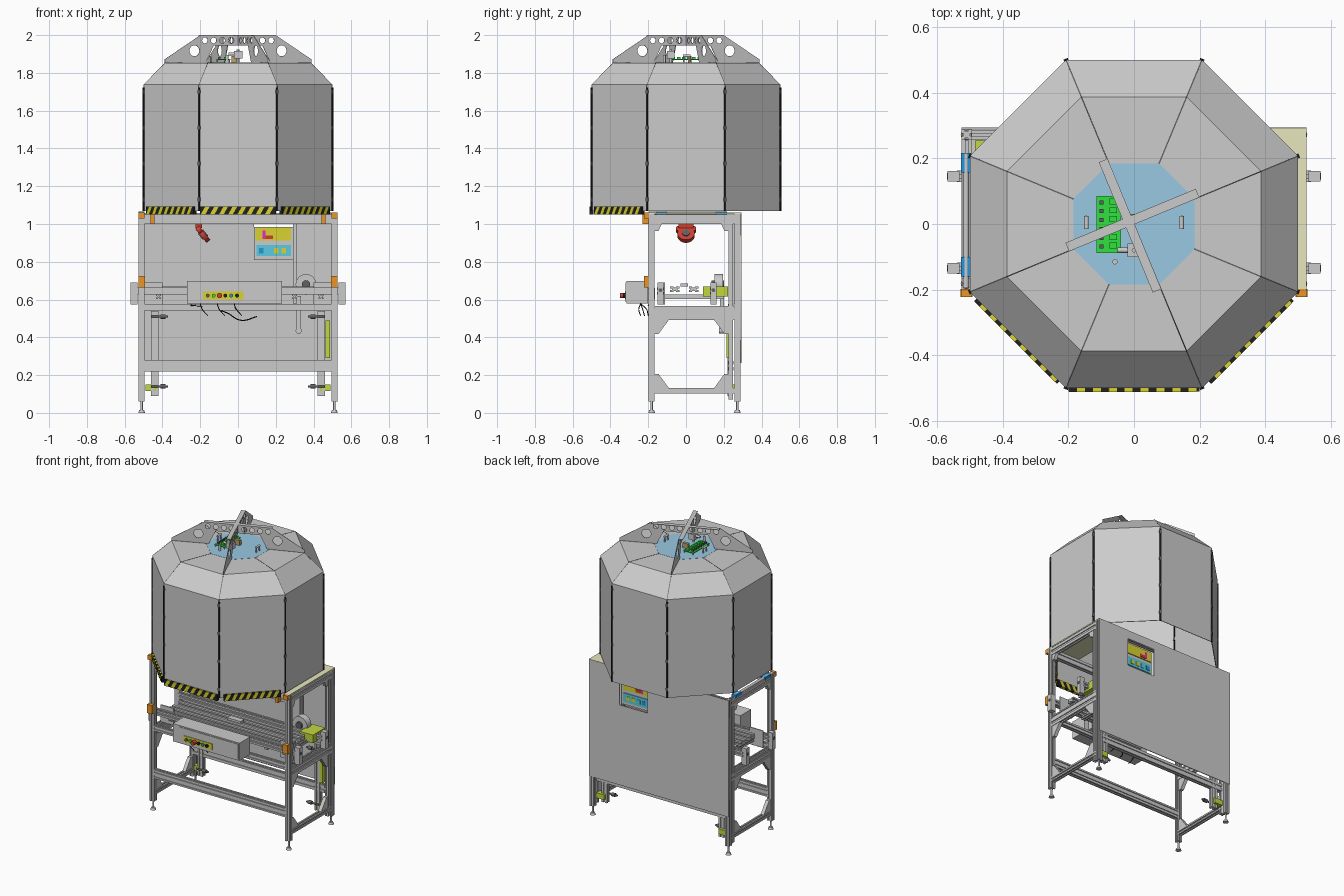
import bpy, bmesh, math
from mathutils import Matrix, Vector

if "Cube" in bpy.data.objects:
    bpy.data.objects.remove(bpy.data.objects["Cube"])

COL = dict(black=(0.015, 0.015, 0.015), dark=(0.12, 0.12, 0.12), yellow=(0.7, 0.65, 0.03), lime=(0.55, 0.68, 0.05),
           blue=(0.02, 0.3, 0.7), sky=(0.32, 0.58, 0.76), cream=(0.8, 0.8, 0.52), orange=(0.85, 0.3, 0.02),
           green=(0.03, 0.75, 0.05), red=(0.6, 0.05, 0.03), cyan=(0.1, 0.6, 0.75), magenta=(0.8, 0.02, 0.6),
           tan=(0.5, 0.35, 0.15))
MATS = {}
ROUND = []
I4 = Matrix.Identity(4)
RZ = lambda d: Matrix.Rotation(math.radians(d), 4, 'Z')


def paint(ob, col):
    if col:
        if col not in MATS:
            MATS[col] = bpy.data.materials.new(col)
            MATS[col].diffuse_color = (*COL[col], 1)
        ob.data.materials.append(MATS[col])
    return ob


def add(name, data, col=None, M=I4):
    ob = bpy.data.objects.new(name, data)
    bpy.context.collection.objects.link(ob)
    ob.matrix_world = M
    return paint(ob, col)


def slab(name, pts, y0, y1, col=None, M=I4):
    """Polygon in the xz plane, extruded from y0 to y1."""
    bm = bmesh.new()
    f = bm.faces.new([bm.verts.new((x, y0, z)) for x, z in pts])
    r = bmesh.ops.extrude_face_region(bm, geom=[f])
    bmesh.ops.translate(bm, vec=(0, y1 - y0, 0), verts=[v for v in r['geom'] if isinstance(v, bmesh.types.BMVert)])
    bmesh.ops.recalc_face_normals(bm, faces=bm.faces)
    me = bpy.data.meshes.new(name)
    bm.to_mesh(me)
    bm.free()
    return add(name, me, col, M)


def box(name, x0, x1, y0, y1, z0, z1, col=None, M=I4):
    return slab(name, [(x0, z0), (x1, z0), (x1, z1), (x0, z1)], y0, y1, col, M)


def along(a, b):
    d = Vector(b) - Vector(a)
    return d.length, Matrix.Translation(a) @ d.to_track_quat('Z', 'Y').to_matrix().to_4x4()


def rail(name, a, b, w=0.03, h=None, col=None):
    """Slotted aluminium profile from a to b; w is its width, h its height."""
    L, M = along(a, b)
    h = h or w
    sec = []
    for k in range(4):
        c, s = round(math.cos(k * math.pi / 2)), round(math.sin(k * math.pi / 2))
        for x, y in ((-.5, -.5), (-.14, -.5), (-.14, -.3), (.14, -.3), (.14, -.5)):
            sec.append(((x * c - y * s) * w, (x * s + y * c) * h))
    return slab(name, sec, 0, -L, col, M @ Matrix.Rotation(-math.pi / 2, 4, 'X'))


def cyl(name, a, b, r, col=None, r2=None, n=24):
    L, M = along(a, b)
    bm = bmesh.new()
    bmesh.ops.create_cone(bm, cap_ends=True, segments=n, radius1=r, radius2=r if r2 is None else r2, depth=L,
                          matrix=Matrix.Translation((0, 0, L / 2)))
    me = bpy.data.meshes.new(name)
    bm.to_mesh(me)
    bm.free()
    ob = add(name, me, col, M)
    ROUND.append(ob)
    return ob


def sheet(name, loops, t, M):
    """Flat plate with holes: first loop is the outline."""
    cu = bpy.data.curves.new(name, 'CURVE')
    cu.dimensions, cu.fill_mode, cu.extrude = '2D', 'BOTH', t / 2
    for lp in loops:
        sp = cu.splines.new('POLY')
        sp.points.add(len(lp) - 1)
        for p, (x, y) in zip(sp.points, lp):
            p.co = (x, y, 0, 1)
        sp.use_cyclic_u = True
    return add(name, cu, None, M @ Matrix.Rotation(math.pi / 2, 4, 'X'))


def panel(name, quad, M, col=None, t=0.004):
    me = bpy.data.meshes.new(name)
    me.from_pydata(quad, [], [range(len(quad))])
    ob = add(name, me, col, M)
    md = ob.modifiers.new('thickness', 'SOLIDIFY')
    md.thickness, md.offset = t, -1
    return ob


def cable(name, pts, r=0.003, col='black'):
    cu = bpy.data.curves.new(name, 'CURVE')
    cu.dimensions, cu.bevel_depth, cu.bevel_resolution = '3D', r, 2
    sp = cu.splines.new('BEZIER')
    sp.bezier_points.add(len(pts) - 1)
    for p, c in zip(sp.bezier_points, pts):
        p.co, p.handle_left_type, p.handle_right_type = c, 'AUTO', 'AUTO'
    add(name, cu, col)


T = math.tan(math.pi / 8)
HB, HT, RT = 1.07, 1.738, 1.853           # hood bottom, shoulder, roof heights

# Octagonal hood: each side built at the front and turned by 45 degrees
for k in range(8):
    M = RZ(45 * k)
    ring = lambda r, z, s: (s * (r * T - 0.002), -r, z)
    for nm, (r0, z0), (r1, z1) in (("hood_wall", (.5, HB), (.5, HT)), ("hood_shoulder", (.5, HT), (.387, RT)),
                                   ("hood_roof", (.387, RT), (.185, RT + .002))):
        panel(nm, [ring(r0, z0, -1), ring(r0, z0, 1), ring(r1, z1, 1), ring(r1, z1, -1)], M)
    C = RZ(45 * k + 22.5)
    box("hood_corner_seam", -.005, .005, -.544, -.534, HB, 1.722, 'black', C)
    for i in range(4):
        box("hood_corner_hinge", -.007, .007, -.545, -.532, 1.12 + i * .19, 1.14 + i * .19, 'dark', C)
    slab("shoulder_seam", [(-.54, HT - .004), (-.54, HT), (-.418, RT + .001), (-.2, RT + .003), (-.2, RT - .002), (-.418, RT - .005)],
         -.002, .002, 'dark', C @ RZ(90))

# Blue roof plate
slab("roof_plate", [(.2 * math.cos(math.radians(22.5 + 45 * k)), .2 * math.sin(math.radians(22.5 + 45 * k))) for k in range(8)],
     RT - .004, RT + .003, 'sky', Matrix.Rotation(math.pi / 2, 4, 'X') @ Matrix.Rotation(0, 4, 'X')).matrix_world = (
    Matrix.Rotation(math.pi / 2, 4, 'X'))

# Hazard bumpers on the three front sides
for k in (-1, 0, 1):
    M = RZ(45 * k)
    w = .2 if k == 0 else .178
    box("hazard_bumper", -w, w, -.51, -.49, 1.05, 1.092, 'black', M)
    p = 2 * w / 8.25
    for i in range(8):
        x = -w + .002 + i * p
        slab("hazard_stripe", [(x, 1.0495), (x + p / 2, 1.0495), (x + p, 1.0925), (x + p / 2, 1.0925)], -.5115, -.4885, 'yellow', M)

# Two crossed lifting arms with lightening holes
ringpts = lambda x, z, r: [(x + r * math.cos(t * math.pi / 10), z + r * math.sin(t * math.pi / 10)) for t in range(20)]
outline = [(-.42, RT), (-.185, RT), (-.14, 1.945), (.14, 1.945), (.185, RT), (.42, RT), (.42, 1.872), (.215, 2), (-.215, 2), (-.42, 1.872)]
holes = [ringpts(s * .25, 1.917, .029) for s in (-1, 1)]
holes += [ringpts(s * x, 1.972, .016) for s in (-1, 1) for x in (.04, .09, .14, .19)]
for ang in (22.5, 112.5):
    sheet("lifting_arm", [outline] + holes, .003, RZ(ang))
    box("lifting_arm_flange", -.215, .215, -.0015, .027, 1.997, 2, None, RZ(ang))

# Electronics on the roof
box("circuit_board", -.115, -.04, -.088, .086, 1.868, 1.873, 'green')
for i in range(6):
    y = -.075 + i * .027
    box("board_component", -.105, -.093, y, y + .012, 1.873, 1.885, 'dark')
    box("board_connector", -.075, -.052, y, y + .018, 1.873, 1.883, 'green')
for x in (-.11, -.045):
    for y in (-.083, .08):
        cyl("board_standoff", (x, y, RT), (x, y, 1.868), .003)
for s in (-1, 1):
    for y in (-.012, .022):
        cyl("roof_handle_leg", (s * .145, y, RT), (s * .145, y, 1.89), .004)
    cyl("roof_handle_grip", (s * .145, -.015, 1.89), (s * .145, .025, 1.89), .007)
box("roof_motor", -.02, .025, -.1, -.06, 1.875, 1.915)
cyl("roof_motor_shaft", (-.05, -.08, 1.9), (-.02, -.08, 1.9), .008)
cyl("roof_post", (0, -.08, RT), (0, -.08, 1.925), .007)
box("roof_bracket", -.035, .005, .01, .03, RT, 1.89, 'tan')
cyl("roof_sensor", (-.058, -.115, RT), (-.058, -.115, 1.895), .008)

# Frame: posts, feet, side rails and gussets, mirrored left and right
YF, YB = -.182, .272
for s in (-1, 1):
    X = s * .51
    for y in (YF, YB):
        rail("frame_post", (X, y, .06), (X, y, 1.055), .032)
        cyl("foot_pad", (X, y, 0), (X, y, .014), .018, r2=.013)
        cyl("foot_stem", (X, y, .014), (X, y, .065), .006)
    rail("inner_post", (s * .44, .235, .09), (s * .44, .235, .54), .04, .03)
    rail("rear_support_post", (X, .237, .07), (X, .237, 1.0), .026)
    for z, h in ((1.025, .05), (.517, .05), (.117, .03)):
        rail("side_rail", (X, YF + .016, z), (X, YB - .016, z), .03, h)
    rail("side_rail_upper", (X, YF + .016, .555), (X, YB - .016, .555), .024)
    G = Matrix.Translation((X, 0, 0)) @ RZ(90)
    for y, d in ((YF + .016, 1), (.224, -1)):
        for z, u in ((.132, 1), (.492, -1), (1.0, -.5)):
            slab("corner_gusset", [(y, z), (y + d * .075 * abs(u), z), (y + d * .02, z + u * .075), (y, z + u * .075)], -.012, .012, None, G)
    # Clamps, yellow-green brackets and orange sensors
    for z in (.14, .51):
        cyl("clamp_rod", (s * .46, .21, z), (s * .37, .21, z), .006, 'dark')
        cyl("clamp_knob", (s * .41, .21, z), (s * .385, .21, z), .012, 'dark')
    box("lime_foot_bracket", min(s * .43, s * .49), max(s * .43, s * .49), .225, .265, .115, .15, 'lime')
    box("post_sensor", X - .018, X + .018, -.222, -.198, .665, .725, 'orange')
    box("top_sensor", X - .016, X + .016, -.222, -.198, 1.03, 1.06, 'orange')
    box("bumper_sensor", s * .452 - .011, s * .452 + .011, -.23, -.198, 1.0, 1.05, 'orange')
    # Conveyor end brackets
    for y in (-.135, .145):
        box("conveyor_end_block", s * .55 - .018, s * .55 + .018, y - .016, y + .016, .575, .69)
        cyl("end_block_screw", (s * .567, y, .65), (s * .57, y, .65), .01, 'dark')
    box("conveyor_side_plate", s * .45 - .05, s * .45 + .05, -.12, -.112, .575, .69)
box("lime_drive_cover", .462, .486, .215, .245, .29, .49, 'lime')
box("lime_conveyor_drive", .4, .5, .09, .222, .615, .67, 'lime')

# Cross rails
for nm, y, z, h in (("top_rail", YF, 1.025, .05), ("top_rail", YB, 1.025, .05), ("mid_rail", YF, .56, .034),
                    ("mid_rail", .237, .56, .034), ("low_rail", YF, .264, .03), ("low_rail", YF, .234, .03), ("low_rail", .237, .25, .05)):
    rail(nm, (-.495, y, z), (.495, y, z), .03, h)

# Conveyor rails, cross pieces and drive pulley
for y in (-.135, .145):
    rail("conveyor_rail", (-.54, y, .645), (.54, y, .645), .035)
for y in (-.06, .04):
    rail("conveyor_track", (-.46, y, .655), (.46, y, .655), .05, .03)
for x in (-.42, -.2, .05, .3, .44):
    rail("conveyor_cross_rail", (x, -.13, .615), (x, .2, .615), .026)
box("conveyor_carrier", -.06, .04, -.03, .01, .67, .685)
cyl("drive_pulley", (.36, .15, .68), (.36, .195, .68), .055)
cyl("pulley_hub", (.36, .135, .68), (.36, .2, .68), .022, 'dark')
box("drive_strap", .308, .334, .18, .2, .43, .62)
cyl("strap_end", (.321, .175, .435), (.321, .205, .435), .016)

# Back panel with a window and the display boards behind it
sheet("back_panel", [[(-.525, .265), (.525, .265), (.525, 1.058), (-.525, 1.058)],
                     [(.085, .81), (.295, .81), (.295, 1.0), (.085, 1.0)]], .005, Matrix.Translation((0, .291, 0)))
box("window_board", .085, .295, .262, .27, .81, .985)
for y0, y1 in ((.258, .264), (.268, .276)):
    box("yellow_board", .092, .28, y0, y1, .912, .982, 'yellow')
    box("cyan_board", .097, .28, y0, y1, .83, .89, 'cyan')
    for i in range(4):
        box("cyan_board_chip", .11 + i * .04, .135 + i * .04, y0 - .003, y1 + .003, .845, .872, ('blue', 'cyan', 'yellow', 'yellow')[i])
    box("magenta_relay", .13, .145, y0 - .003, y1 + .003, .92, .965, 'magenta')
    box("red_relay", .145, .185, y0 - .003, y1 + .003, .92, .94, 'red')
rail("window_upright", (.3, .255, .58), (.3, .255, 1.0), .018)

# Control box with yellow button plate
box("control_box", -.27, .232, -.315, -.2, .578, .698)
box("control_box_lid", -.218, .225, -.319, -.315, .588, .69)
box("control_box_mount", -.2, .2, -.2, -.165, .6, .66)
box("button_plate", -.185, .03, -.323, -.318, .6, .642, 'yellow')
for i, c in enumerate(('dark', 'green', 'red', 'black', 'blue', 'black')):
    big = i == 2
    cyl("push_button", (-.16 + i * .031, -.322, .621), (-.16 + i * .031, -.35 if big else -.334, .621), .014 if big else .01, c)

# Hanging cables
for i in range(3):
    x = -.2 + i * .09
    cable("cable", [(x, -.24, .578), (x + .01, -.25 + i * .02, .55), (x + .04, -.24 + i * .02, .515)], .0025)
cable("cable_loop", [(-.25, -.2, .57), (-.15, -.18, .56), (-.06, -.15, .53), (.02, -.1, .49), (.1, -.1, .51)])

# Red tilted scanner head
n = Vector((.085, 0, .07)).normalized()
c = Vector((-.185, 0, .943))
cyl("scanner_disc", c - n * .013, c + n * .013, .045, 'red')
cyl("scanner_lens", c - n * .018, c + n * .018, .02, 'dark')
for s in (-1, 1):
    q = c + Vector((-.02, s * .036, .026))
    cyl("scanner_ear", q - n * .013, q + n * .013, .018, 'red')
box("scanner_bracket", -.225, -.19, -.04, .04, .98, 1.0, 'red')
rail("scanner_beam", (-.21, YF, 1.012), (-.21, YB, 1.012), .024)

# Top deck: cream strip on the right, blue hinges and rod on the left
box("cream_deck", .3, .526, -.2, .293, 1.052, 1.06, 'cream')
for y in (.187, -.13):
    box("blue_hinge", -.527, -.495, y - .03, y + .03, 1.045, 1.066, 'blue')
cyl("hinge_rod", (-.512, -.195, 1.058), (-.512, .215, 1.058), .009)
box("corner_tray", -.5, -.33, .2, .26, 1.0, 1.01)
box("corner_tray_board", -.485, -.42, .22, .255, 1.01, 1.018, 'lime')

# Smooth the round parts
bpy.ops.object.select_all(action='DESELECT')
for ob in ROUND:
    ob.select_set(True)
bpy.context.view_layer.objects.active = ROUND[0]
bpy.ops.object.shade_smooth_by_angle()

for m in bpy.data.materials:
    if m.users and not m.is_grease_pencil:
        m.use_nodes = True
        m.node_tree.nodes["Principled BSDF"].inputs["Base Color"].default_value = m.diffuse_color
